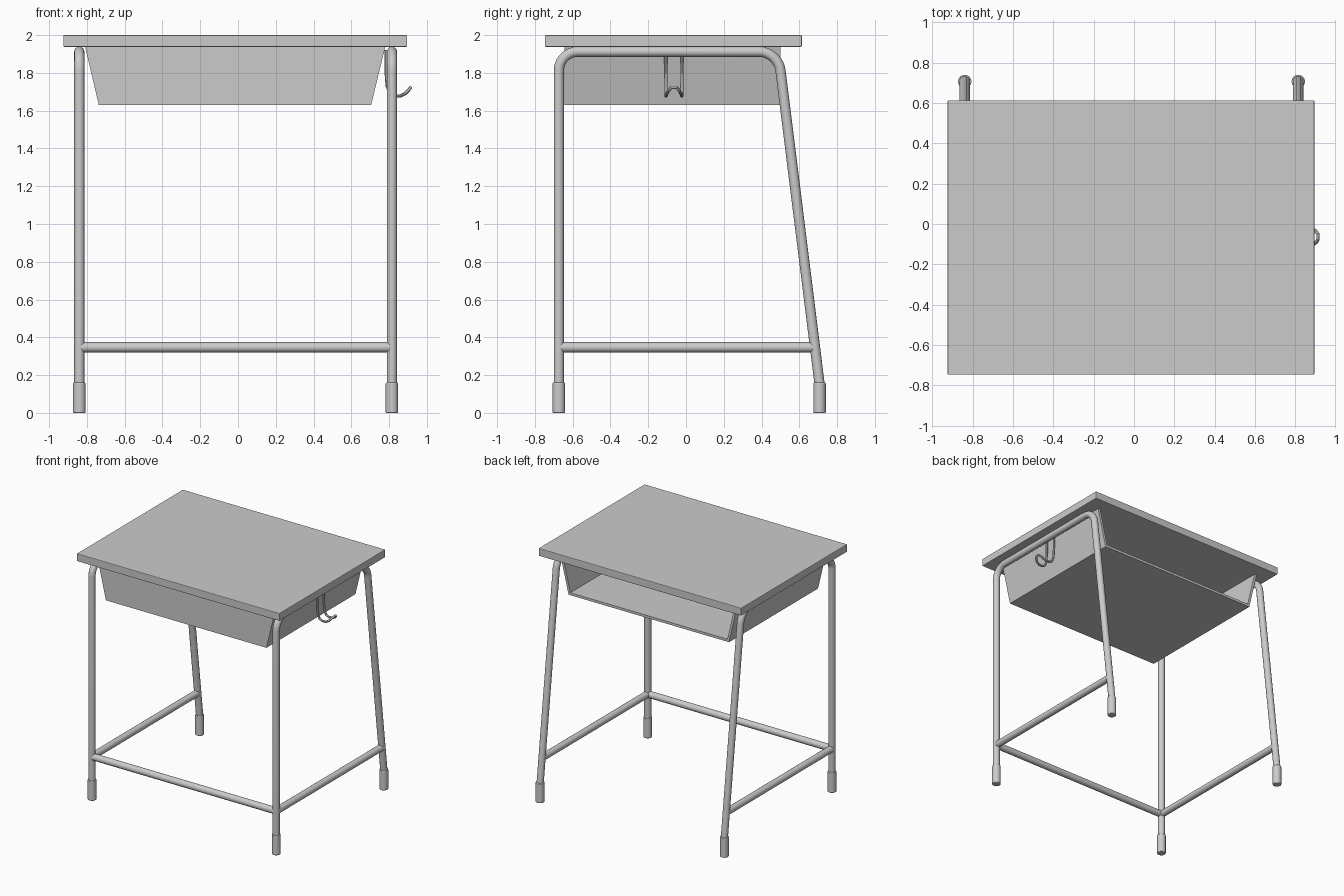
import bpy, bmesh, math
from mathutils import Vector
from mathutils.geometry import interpolate_bezier

if "Cube" in bpy.data.objects:
    bpy.data.objects.remove(bpy.data.objects["Cube"])

LEG_X = (-0.84, 0.815)
FRONT_Y, BACK_Y = -0.673, 0.707
TUBE_R = 0.027
BAR_Z = 0.347


def finish(obj, angle=35):
    bpy.ops.object.select_all(action='DESELECT')
    obj.select_set(True)
    bpy.context.view_layer.objects.active = obj
    if obj.type == 'CURVE':
        bpy.ops.object.convert(target='MESH')
        obj = bpy.context.object
    bpy.ops.object.shade_smooth_by_angle(angle=math.radians(angle))
    return obj


def rounded(points, d):
    """Replace the inner corners of a path by rounded bends."""
    pts = [Vector(p) for p in points]
    out = [pts[0]]
    for a, p, b in zip(pts, pts[1:], pts[2:]):
        s = p + (a - p).normalized() * d
        e = p + (b - p).normalized() * d
        out += interpolate_bezier(s, s.lerp(p, 0.55), e.lerp(p, 0.55), e, 10)
    return out + [pts[-1]]


def tube(name, points, radius, res=6):
    cu = bpy.data.curves.new(name, 'CURVE')
    cu.dimensions = '3D'
    cu.bevel_depth = radius
    cu.bevel_resolution = res
    cu.use_fill_caps = True
    sp = cu.splines.new('POLY')
    sp.points.add(len(points) - 1)
    for sp_pt, p in zip(sp.points, points):
        sp_pt.co = (*p, 1)
    obj = bpy.data.objects.new(name, cu)
    bpy.context.collection.objects.link(obj)
    return finish(obj)


# desktop
bpy.ops.mesh.primitive_cube_add(size=1, location=(-0.015, -0.067, 1.969))
top = bpy.context.object
top.name = "desktop"
top.scale = (1.82, 1.36, 0.062)
bpy.ops.object.transform_apply(location=False, rotation=False, scale=True)
bev = top.modifiers.new("edge", 'BEVEL')
bev.width, bev.segments = 0.004, 2

# book tray: tapered profile swept back, front closed, back open
profile = [(-0.81, 1.94), (-0.737, 1.63), (0.705, 1.63), (0.78, 1.94)]
bm = bmesh.new()
front = [bm.verts.new((x, -0.642, z)) for x, z in profile]
back = [bm.verts.new((x, 0.50, z)) for x, z in profile]
bm.faces.new(front)
for i in range(3):
    bm.faces.new((front[i], back[i], back[i + 1], front[i + 1]))
bmesh.ops.recalc_face_normals(bm, faces=bm.faces)
# outward normals: the floor must face down
bm.faces.ensure_lookup_table()
bm.normal_update()
if bm.faces[2].normal.z > 0:
    bmesh.ops.reverse_faces(bm, faces=bm.faces)
me = bpy.data.meshes.new("book_tray")
bm.to_mesh(me)
bm.free()
tray = bpy.data.objects.new("book_tray", me)
bpy.context.collection.objects.link(tray)
sol = tray.modifiers.new("wall", 'SOLIDIFY')
sol.thickness, sol.offset, sol.use_even_offset = 0.02, -1, True

for side, x in zip(("left", "right"), LEG_X):
    # bent side frame: upright front leg, top rail, slanted back leg
    path = [(x, FRONT_Y, 0.05), (x, FRONT_Y, 1.912),
            (x, 0.488, 1.912), (x, 0.710, 0.13)]
    tube(side + "_leg_frame", rounded(path, 0.1), TUBE_R)
    # side stretcher
    tube(side + "_stretcher", [(x, FRONT_Y, BAR_Z), (x, 0.68, BAR_Z)], TUBE_R)
    # rubber feet
    for end, y in (("front", FRONT_Y), ("back", BACK_Y)):
        bpy.ops.mesh.primitive_cylinder_add(vertices=28, radius=0.033, depth=0.16,
                                            location=(x, y, 0.08))
        foot = bpy.context.object
        foot.name = f"{side}_{end}_foot"
        b = foot.modifiers.new("edge", 'BEVEL')
        b.width, b.segments = 0.004, 2
        finish(foot)

# front stretcher
tube("front_stretcher", [(LEG_X[0], FRONT_Y, BAR_Z), (LEG_X[1], FRONT_Y, BAR_Z)], TUBE_R)

# wire bag hook: one half of the loop, mirrored about its middle
half = [(0.785, 0.043, 1.92), (0.785, 0.043, 1.80), (0.79, 0.042, 1.73),
        (0.805, 0.042, 1.692), (0.83, 0.042, 1.678), (0.86, 0.042, 1.678),
        (0.885, 0.038, 1.69), (0.903, 0.028, 1.708), (0.913, 0.013, 1.722)]
half = [(x, y, z) for x, y, z in half]
loop = half + [(x, -y, z) for x, y, z in reversed(half)]
tube("bag_hook", [(x, y - 0.064, z) for x, y, z in loop], 0.009, 3)
